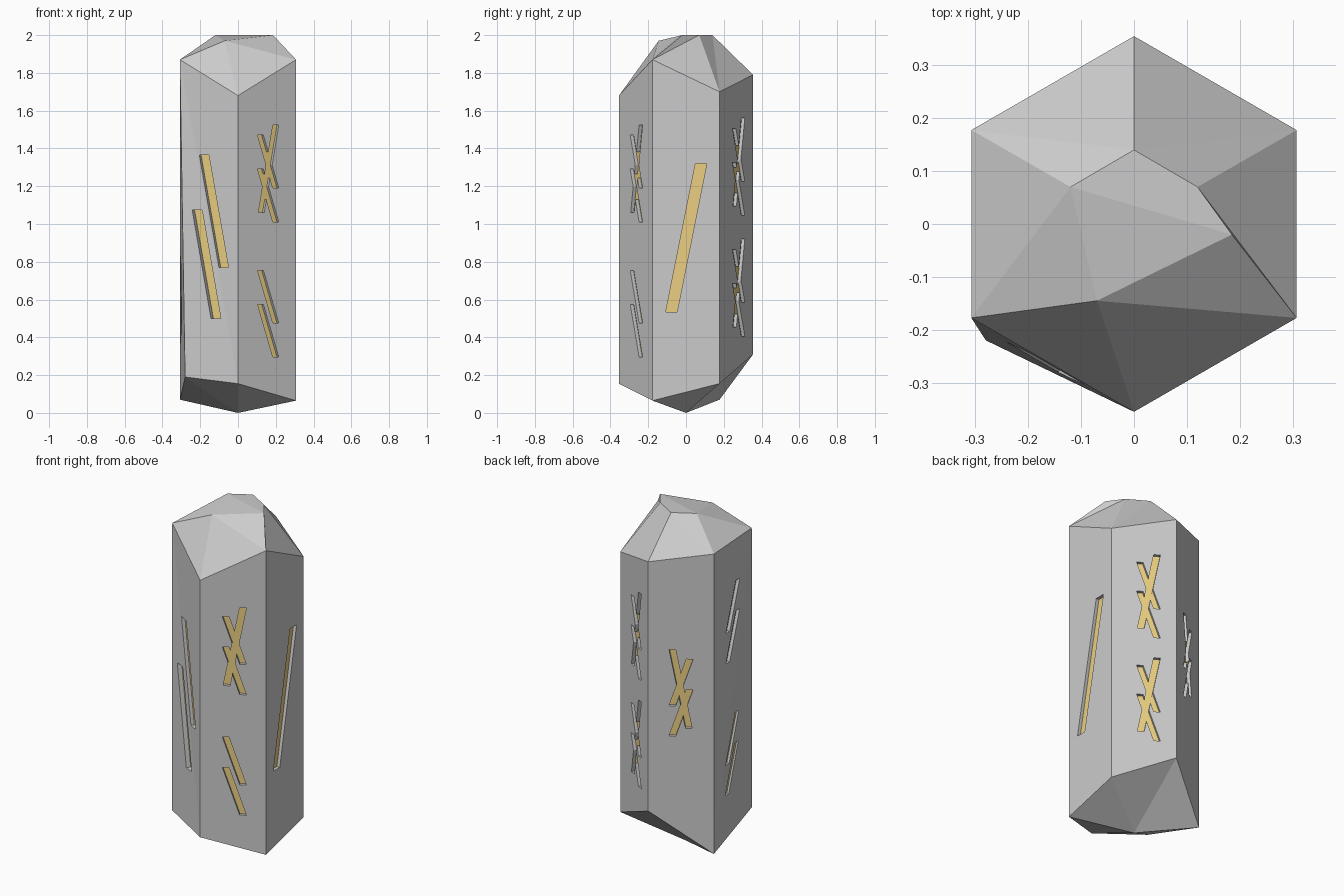
import bpy, bmesh, math
from mathutils import Vector

if "Cube" in bpy.data.objects:
    bpy.data.objects.remove(bpy.data.objects["Cube"])

R = 0.355             # corner radius of the hexagonal column
APOTHEM = R * math.cos(math.pi / 6)
DEPTH = 0.02          # depth of the engraving


def make_object(name, bm):
    bmesh.ops.recalc_face_normals(bm, faces=bm.faces)
    mesh = bpy.data.meshes.new(name)
    bm.to_mesh(mesh)
    bm.free()
    obj = bpy.data.objects.new(name, mesh)
    bpy.context.collection.objects.link(obj)
    return obj


# Crystal column: corners run counter-clockwise from the front corner
def corner(i, z):
    a = math.radians(-90 + 60 * i)
    return Vector((R * math.cos(a), R * math.sin(a), z))


top_z = [1.68, 1.87, 1.70, 1.79, 1.85, 1.87]
bottom_z = [0.155, 0.065, 0.155, 0.31, 0.07, 0.19]
bm = bmesh.new()
top = [bm.verts.new(corner(i, z)) for i, z in enumerate(top_z)]
bottom = [bm.verts.new(corner(i, z)) for i, z in enumerate(bottom_z)]
bottom[5].co = (-0.28, -0.22, 0.19)      # chipped-out lower corner
tip = bm.verts.new((0, 0, 0))
for i in range(6):
    j = (i + 1) % 6
    bm.faces.new((bottom[j], bottom[i], tip))
    if i == 4:
        bm.faces.new((bottom[4], top[5], top[4]))
        bm.faces.new((bottom[4], bottom[5], top[5]))
    elif i == 5:
        bm.faces.new((bottom[5], bottom[0], top[5]))
        bm.faces.new((bottom[0], top[0], top[5]))
    else:
        bm.faces.new((bottom[i], bottom[j], top[j], top[i]))

# Faceted crown
crown = [bm.verts.new(p) for p in ((-0.07, -0.145, 1.97), (0.185, -0.02, 2), (0.12, 0.07, 2),
                                   (0, 0.14, 2), (-0.12, 0.07, 2))]
c0, c1, c2, c3, c4 = crown
for face in ((top[0], top[1], c0), (top[1], c1, c0), (top[1], top[2], c2), (top[1], c2, c1),
             (top[2], top[3], c3), (top[2], c3, c2), (top[3], top[4], c3), (top[4], c4, c3),
             (top[4], top[5], c4), (top[5], c0, c4), (top[5], top[0], c0),
             (c0, c1, c4), (c1, c2, c3, c4)):
    bm.faces.new(face)
crystal = make_object("crystal", bm)


# Engraved strokes: (side, u at top, z at top, u at bottom, z at bottom, width)
# u runs to the right along a side as seen from outside
def short(side, z, flip=1, u=0.0):
    return (side, u - 0.047 * flip, z, u + 0.047 * flip, z - 0.28, 0.036)


def double(side, z, flip=1, u=0.0):
    return [short(side, z, flip, u), short(side, z - 0.18, flip, u)]


def crossed(side, z, flip=1, u=0.0):
    long_stroke = (side, u + 0.047 * flip, z, u - 0.042 * flip, z - 0.465, 0.036)
    return [long_stroke] + double(side, z - 0.055, flip, u)


strokes = crossed(0, 1.525, 1, 0.007) + double(0, 0.755, 1, 0.007)      # front right
strokes += [(1, 0.08, 1.32, -0.077, 0.535, 0.06)]                       # right
strokes += crossed(2, 1.56, 1, 0.025) + crossed(2, 0.92, 1, 0.025)      # back right
strokes += crossed(3, 1.275, -1)                                        # back left
strokes += double(4, 1.615, -1) + double(4, 0.83, -1)                   # left
strokes += [(5, -0.03, 1.365, 0.09, 0.77, 0.058),                       # front left
            (5, -0.07, 1.075, 0.045, 0.5, 0.058)]


def stroke_prisms(name, outer, inner):
    """One slanted prism per stroke, between two offsets from the side plane."""
    bm = bmesh.new()
    for side, u1, z1, u2, z2, w in strokes:
        a = math.radians(-60 + 60 * side)
        n = Vector((math.cos(a), math.sin(a), 0))
        t = Vector((-n.y, n.x, 0))
        outline = ((u1 - w / 2, z1), (u2 - w / 2, z2), (u2 + w / 2, z2), (u1 + w / 2, z1))
        rings = [[bm.verts.new(n * (APOTHEM + off) + t * u + Vector((0, 0, z)))
                  for u, z in outline] for off in (outer, inner)]
        bm.faces.new(rings[0])
        bm.faces.new(rings[1][::-1])
        for k in range(4):
            m = (k + 1) % 4
            bm.faces.new((rings[0][m], rings[0][k], rings[1][k], rings[1][m]))
    return make_object(name, bm)


# Cut the grooves
cutter = stroke_prisms("groove_cutter", 0.05, -DEPTH)
cutter.hide_render = True
mod = crystal.modifiers.new("grooves", 'BOOLEAN')
mod.operation = 'DIFFERENCE'
mod.solver = 'EXACT'
mod.use_self = True
mod.object = cutter
bpy.context.view_layer.objects.active = crystal
bpy.ops.object.modifier_apply(modifier=mod.name)
bpy.data.objects.remove(cutter)

# Gold inlay on the groove floors
inlay = stroke_prisms("gold_inlay", -DEPTH + 0.001, -DEPTH - 0.005)
gold = bpy.data.materials.new("gold")
gold.diffuse_color = (0.83, 0.62, 0.22, 1)
gold.use_nodes = True
gold.node_tree.nodes["Principled BSDF"].inputs["Base Color"].default_value = gold.diffuse_color
inlay.data.materials.append(gold)
